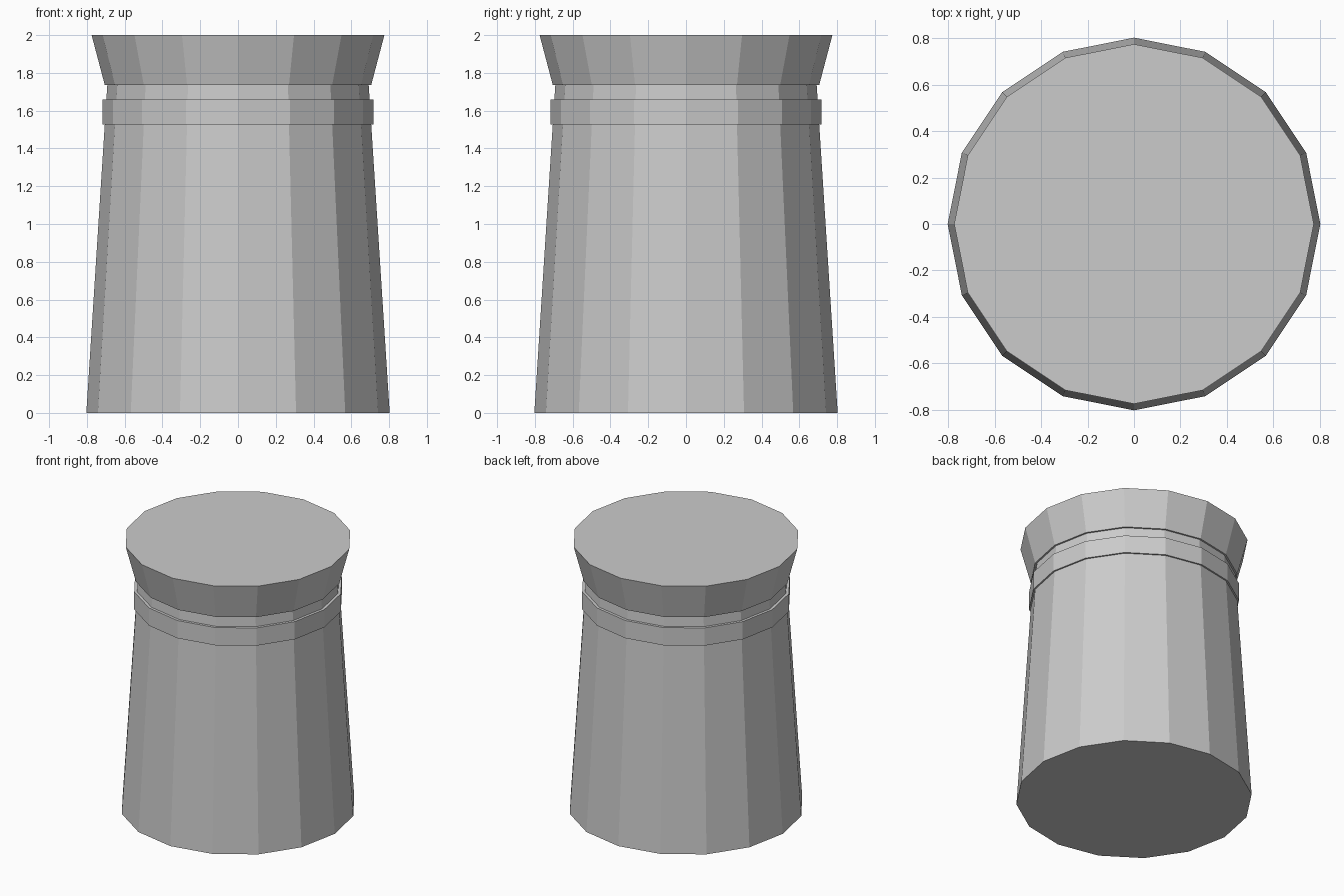
import bpy

if "Cube" in bpy.data.objects:
    bpy.data.objects.remove(bpy.data.objects["Cube"], do_unlink=True)

SIDES = 16

# Plain grey stone
stone = bpy.data.materials.new("grey_stone")
stone.use_nodes = True
colour = (0.6, 0.6, 0.6, 1)
stone.diffuse_color = colour
stone.node_tree.nodes["Principled BSDF"].inputs["Base Color"].default_value = colour


def frustum(name, z0, z1, r0, r1):
    """Closed flat-sided ring section with corners on the x and y axes."""
    bpy.ops.mesh.primitive_cone_add(
        vertices=SIDES, radius1=r0, radius2=r1, depth=z1 - z0,
        location=(0, 0, (z0 + z1) / 2))
    part = bpy.context.object
    part.name = name
    part.data.materials.append(stone)
    return part


# Tapered shaft, raised band and flared top
frustum("tower_body", 0, 1.735, 0.803, 0.692)
frustum("raised_band", 1.527, 1.66, 0.717, 0.717)
frustum("flared_top", 1.735, 2, 0.705, 0.775)
